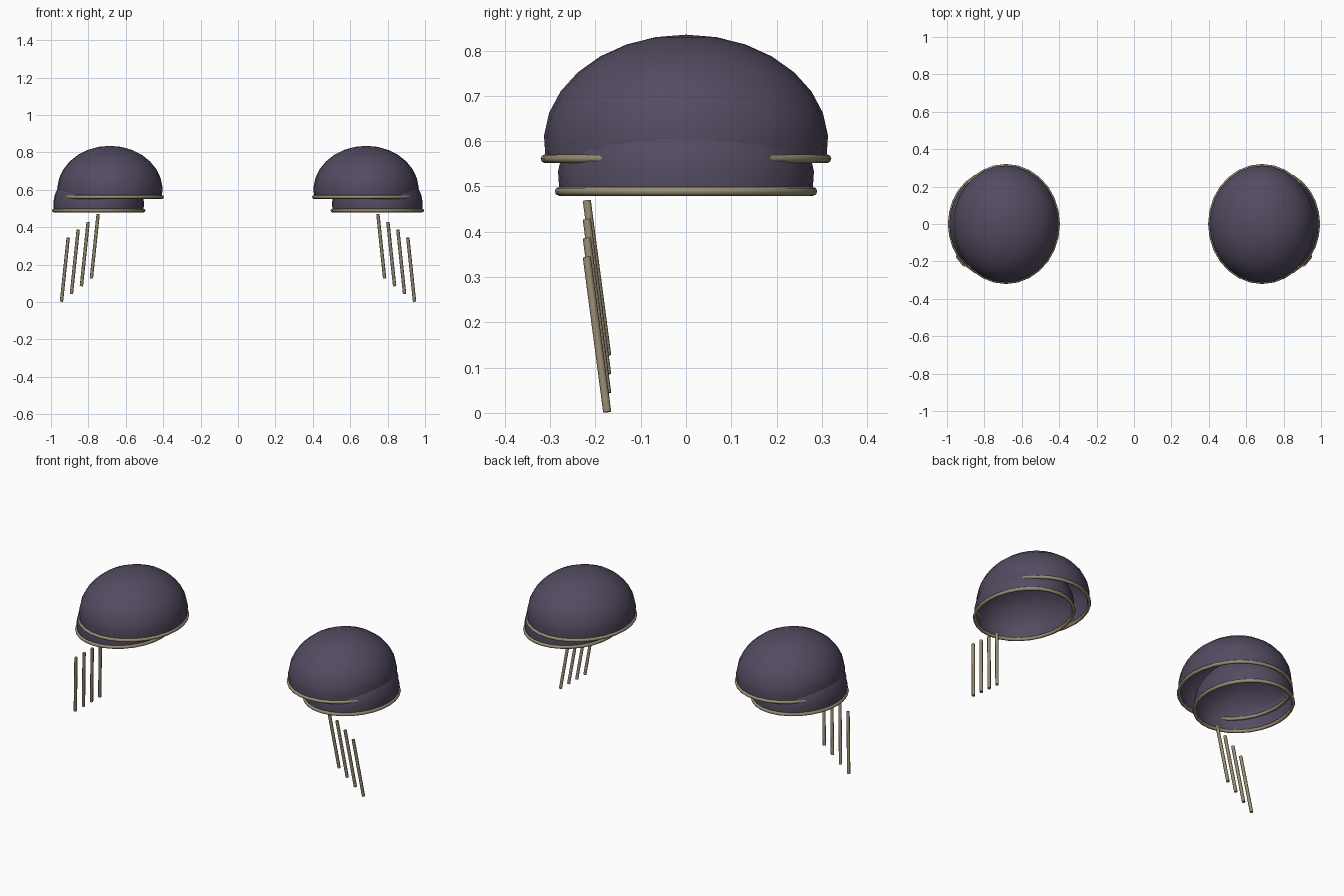
import bpy, bmesh, math
from mathutils import Vector

if "Cube" in bpy.data.objects:
    bpy.data.objects.remove(bpy.data.objects["Cube"])


def material(name, rgb):
    m = bpy.data.materials.new(name)
    m.diffuse_color = (*rgb, 1)
    m.use_nodes = True
    m.node_tree.nodes["Principled BSDF"].inputs["Base Color"].default_value = m.diffuse_color
    return m


PURPLE = material("dark purple", (0.088, 0.070, 0.118))
BRASS = material("dull brass", (0.31, 0.26, 0.17))
SEGS, RINGS = 28, 8
SWEEP = math.radians(99)   # domes curl slightly inward past the equator


def finish(name, bm, mat, side):
    # mirror to the requested side, keep normals outward, shade smooth
    if side < 0:
        for v in bm.verts:
            v.co.x = -v.co.x
        bmesh.ops.reverse_faces(bm, faces=bm.faces)
    me = bpy.data.meshes.new(name)
    bm.to_mesh(me)
    bm.free()
    me.materials.append(mat)
    ob = bpy.data.objects.new(name, me)
    bpy.context.collection.objects.link(ob)
    bpy.ops.object.select_all(action='DESELECT')
    ob.select_set(True)
    bpy.context.view_layer.objects.active = ob
    bpy.ops.object.shade_smooth_by_angle(angle=math.radians(50))


def dome(name, cx, cz, rx, ry, h, side):
    # open elliptical shell
    bm = bmesh.new()
    top = bm.verts.new((cx, 0, cz + h))
    prev = None
    for r in range(1, RINGS + 1):
        t = SWEEP * r / RINGS
        ring = [bm.verts.new((cx + rx * math.sin(t) * math.cos(a),
                              ry * math.sin(t) * math.sin(a),
                              cz + h * math.cos(t)))
                for a in (math.tau * i / SEGS for i in range(SEGS))]
        for i in range(SEGS):
            j = (i + 1) % SEGS
            if prev:
                bm.faces.new((prev[i], ring[i], ring[j], prev[j]))
            else:
                bm.faces.new((top, ring[i], ring[j]))
        prev = ring
    finish(name, bm, PURPLE, side)


def trim(name, cx, z, rx, ry, side, tube=0.0098, sides=8):
    # rounded tube following the rim
    bm = bmesh.new()
    rings = []
    for i in range(SEGS):
        a = math.tau * i / SEGS
        out = Vector((math.cos(a) / rx, math.sin(a) / ry, 0)).normalized()
        c = Vector((cx + rx * math.cos(a), ry * math.sin(a), z))
        rings.append([bm.verts.new(c + out * tube * math.cos(b) + Vector((0, 0, tube * math.sin(b))))
                      for b in (math.tau * k / sides for k in range(sides))])
    for i in range(SEGS):
        p, q = rings[i], rings[(i + 1) % SEGS]
        for k in range(sides):
            n = (k + 1) % sides
            bm.faces.new((p[k], q[k], q[n], p[n]))
    finish(name, bm, BRASS, side)


def rod(name, top, bottom, side, radius=0.009):
    # straight capped rod between two points
    top, bottom = Vector(top), Vector(bottom)
    d = top - bottom
    bm = bmesh.new()
    bmesh.ops.create_cone(bm, cap_ends=True, segments=8, radius1=radius,
                          radius2=radius, depth=d.length)
    rot = d.to_track_quat('Z', 'Y').to_matrix()
    for v in bm.verts:
        v.co = rot @ v.co + (top + bottom) / 2
    finish(name, bm, BRASS, side)


for side, label in ((1, "right"), (-1, "left")):
    # large upper plate and its rim
    dome(f"upper_dome_{label}", 0.685, 0.598, 0.282, 0.314, 0.237, side)
    trim(f"upper_trim_{label}", 0.685, 0.561, 0.279, 0.311, side)
    # smaller lower plate, shifted outward
    dome(f"lower_dome_{label}", 0.745, 0.521, 0.243, 0.283, 0.205, side)
    trim(f"lower_trim_{label}", 0.745, 0.489, 0.240, 0.280, side)
    # four hanging rods, stepping down and outward
    for i in range(4):
        x, z = 0.748 + 0.0533 * i, 0.469 - 0.0417 * i
        rod(f"hanging_rod_{label}_{i + 1}", (x, -0.219, z),
            (x + 0.036, -0.174, z - 0.342), side)
